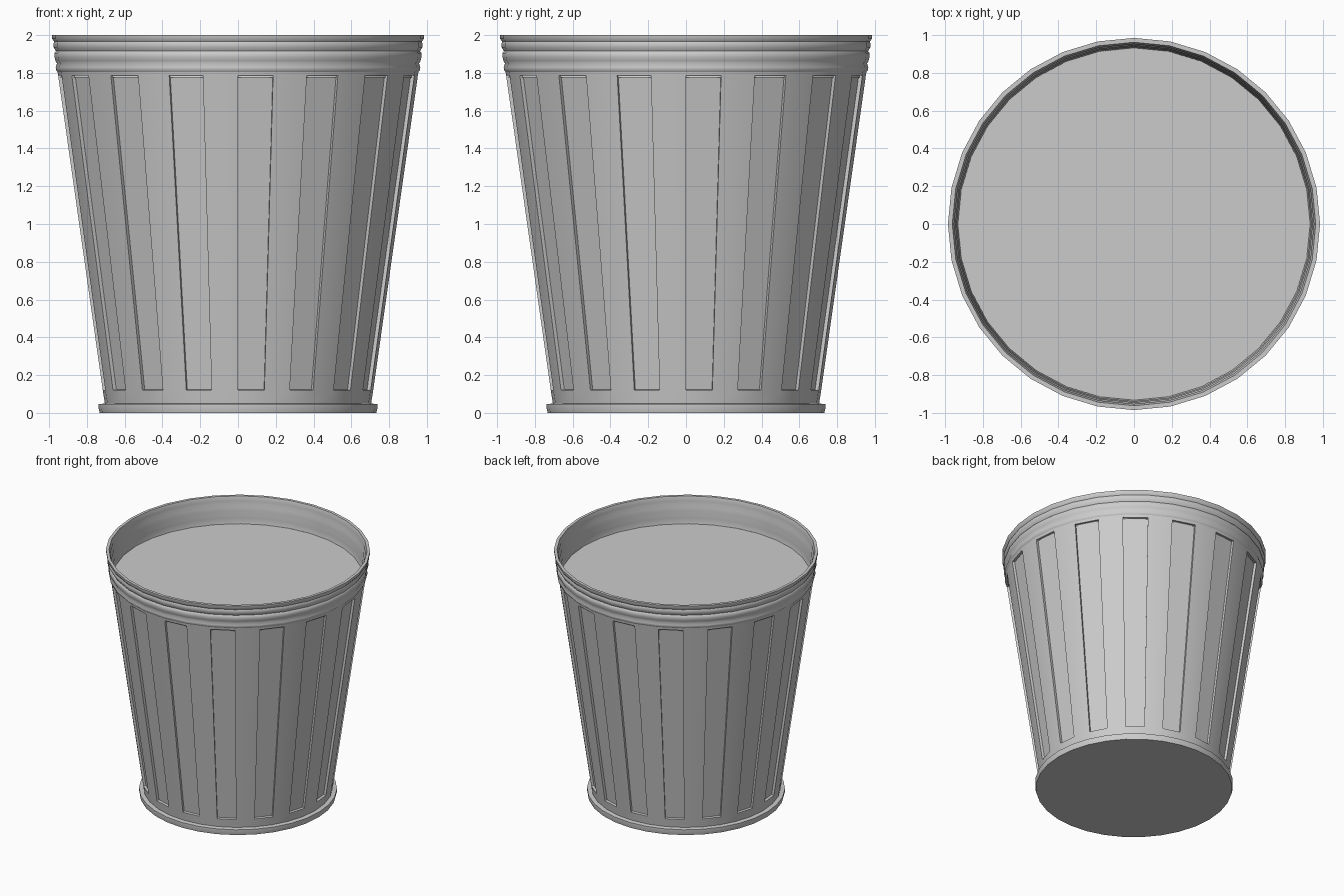
import bpy, bmesh, math
from mathutils import Vector

if "Cube" in bpy.data.objects:
    bpy.data.objects.remove(bpy.data.objects["Cube"])

SIDES = 32


def lathe(name, profile, cap_first=False, cap_last=False):
    """Spin an (r, z) profile about z; returns bmesh and its rows of faces."""
    bm = bmesh.new()
    rings = []
    for r, z in profile:
        rings.append([bm.verts.new((r * math.sin(a), -r * math.cos(a), z))
                      for a in (2 * math.pi * i / SIDES for i in range(SIDES))])
    rows = []
    for lo, hi in zip(rings, rings[1:]):
        rows.append([bm.faces.new((lo[i], lo[(i + 1) % SIDES], hi[(i + 1) % SIDES], hi[i]))
                     for i in range(SIDES)])
    if cap_first:
        bm.faces.new(rings[0][::-1])
    if cap_last:
        bm.faces.new(rings[-1])
    return bm, rows


def finish(name, bm, angle=40):
    bm.normal_update()
    me = bpy.data.meshes.new(name)
    bm.to_mesh(me)
    bm.free()
    ob = bpy.data.objects.new(name, me)
    bpy.context.collection.objects.link(ob)
    bpy.ops.object.select_all(action='DESELECT')
    ob.select_set(True)
    bpy.context.view_layer.objects.active = ob
    bpy.ops.object.shade_smooth_by_angle(angle=math.radians(angle))
    return ob


# Base flange with closed underside
bm, _ = lathe("base", [(0.732, 0.0), (0.738, 0.025), (0.738, 0.046), (0.705, 0.05)],
              cap_first=True)
finish("base_flange", bm, 50)

# Tapered body with recessed panels on every other side
bm, rows = lathe("body", [(0.705, 0.05), (0.716, 0.12), (0.952, 1.785), (0.956, 1.81)])
bm.normal_update()
for f in rows[1][::2]:
    n = f.normal.copy()
    new = bmesh.ops.extrude_discrete_faces(bm, faces=[f])["faces"][0]
    for v in new.verts:
        v.co -= n * 0.02
finish("can_body", bm)

# Banded rim, rolled over the top and down the inside to the sunken lid
rim = [(0.956, 1.805), (0.964, 1.815), (0.965, 1.83), (0.959, 1.85), (0.967, 1.865),
       (0.972, 1.885), (0.972, 1.905), (0.964, 1.915), (0.976, 1.935), (0.977, 1.955),
       (0.973, 1.965), (0.984, 1.98), (0.985, 2.0),
       (0.962, 2.0), (0.952, 1.965), (0.956, 1.94), (0.944, 1.915), (0.948, 1.885),
       (0.938, 1.85), (0.941, 1.83), (0.932, 1.785)]
bm, _ = lathe("rim", rim)
finish("rim", bm, 50)

# Flat sunken lid
bm, _ = lathe("lid", [(0.94, 1.775), (0.935, 1.785)], cap_last=True)
finish("sunken_lid", bm)
